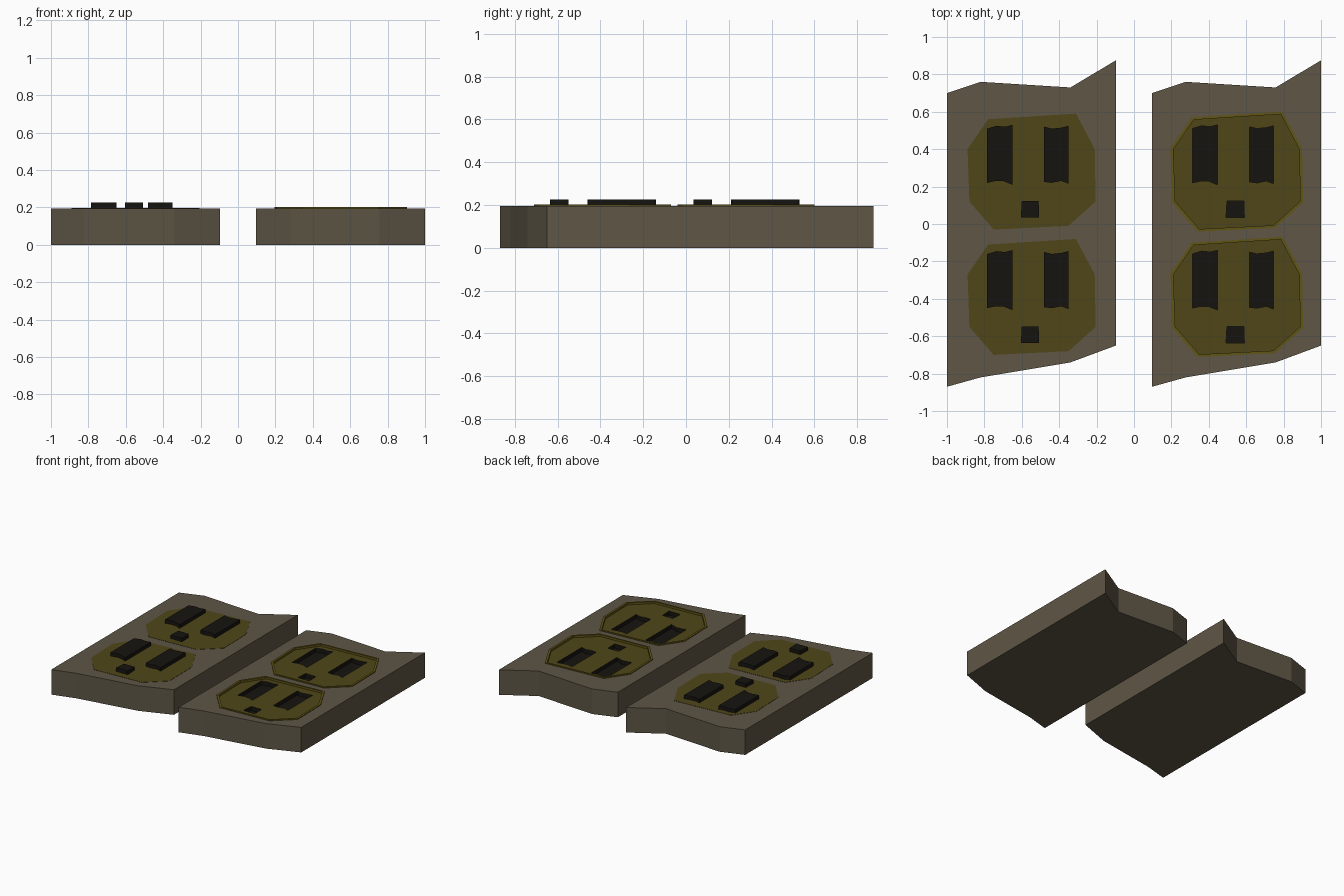
import bpy, bmesh

if "Cube" in bpy.data.objects:
    bpy.data.objects.remove(bpy.data.objects["Cube"])

SHIFT = 1.097      # distance from left plate to right plate
DROP = -0.67       # distance from upper socket to lower socket
TOP = 0.195

PLATE = [(-1, .70), (-.82, .76), (-.34, .73), (-.097, .875),
         (-.097, -.65), (-.34, -.74), (-.82, -.82), (-1, -.87)]
FACE = [(-.78, .56), (-.31, .59), (-.21, .40), (-.205, .12),
        (-.35, -.01), (-.75, -.03), (-.88, .12), (-.89, .40)]
SLOTS = {
    "left_slot": [(-.785, .51), (-.735, .525), (-.69, .52), (-.65, .53),
                  (-.65, .21), (-.70, .23), (-.74, .23), (-.785, .22)],
    "right_slot": [(-.48, .52), (-.44, .51), (-.39, .515), (-.35, .525),
                   (-.35, .215), (-.39, .23), (-.44, .22), (-.48, .225)],
    "ground_slot": [(-.60, .122), (-.51, .122), (-.507, .035), (-.605, .035)],
}


def material(name, rgb):
    m = bpy.data.materials.new(name)
    m.diffuse_color = (*rgb, 1)
    m.use_nodes = True
    m.node_tree.nodes["Principled BSDF"].inputs["Base Color"].default_value = m.diffuse_color
    return m


GREY = material("plate_brown", (.112, .093, .061))
OLIVE = material("face_olive", (.080, .061, .009))
RIM = material("rim_olive", (.12, .09, .007))
BLACK = material("slot_black", (.008, .007, .005))


def add(name, bm, mat):
    bmesh.ops.recalc_face_normals(bm, faces=bm.faces)
    me = bpy.data.meshes.new(name)
    bm.to_mesh(me)
    bm.free()
    me.materials.append(mat)
    ob = bpy.data.objects.new(name, me)
    bpy.context.collection.objects.link(ob)
    return ob


def prism(name, pts, z0, z1, mat, dx=0, dy=0):
    bm = bmesh.new()
    lo = [bm.verts.new((x + dx, y + dy, z0)) for x, y in pts]
    hi = [bm.verts.new((x + dx, y + dy, z1)) for x, y in pts]
    bm.faces.new(lo)
    bm.faces.new(hi)
    n = len(pts)
    for i in range(n):
        j = (i + 1) % n
        bm.faces.new((lo[i], lo[j], hi[j], hi[i]))
    return add(name, bm, mat)


def scaled(pts, s):
    cx, cy = -.548, .28
    return [(cx + (x - cx) * s, cy + (y - cy) * s) for x, y in pts]


def ring(name, outer, inner, z0, z1, mat, dx, dy):
    bm = bmesh.new()
    loops = [[bm.verts.new((x + dx, y + dy, z)) for x, y in pts]
             for pts, z in ((outer, z0), (outer, z1), (inner, z1), (inner, z0))]
    n = len(outer)
    for a, b in zip(loops, loops[1:] + loops[:1]):
        for i in range(n):
            j = (i + 1) % n
            bm.faces.new((a[i], a[j], b[j], b[i]))
    return add(name, bm, mat)


def cut(target, cutter):
    cutter.hide_render = True
    mod = target.modifiers.new("cut", 'BOOLEAN')
    mod.operation = 'DIFFERENCE'
    mod.solver = 'EXACT'
    mod.material_mode = 'TRANSFER'
    mod.object = cutter
    bpy.context.view_layer.objects.active = target
    bpy.ops.object.modifier_apply(modifier=mod.name)
    bpy.data.objects.remove(cutter)


# Left plate: flush faces with raised slot blocks
prism("left_plate", PLATE, 0, TOP, GREY)
for row, dy in (("upper", 0), ("lower", DROP)):
    prism(f"{row}_flush_face", FACE, TOP - .01, TOP + .002, OLIVE, 0, dy)
    for name, pts in SLOTS.items():
        prism(f"{row}_raised_{name}", pts, TOP - .005, .225, BLACK, 0, dy)

# Right plate: sunken faces with raised rims and cut slots
plate = prism("right_plate", PLATE, 0, TOP, GREY, SHIFT)
for row, dy in (("upper", 0), ("lower", DROP)):
    cut(plate, prism("face_cutter", FACE, .186, .3, OLIVE, SHIFT, dy))
    for name, pts in SLOTS.items():
        cut(plate, prism("slot_cutter", pts, .155, .3, BLACK, SHIFT, dy))
    ring(f"{row}_rim", scaled(FACE, 1.035), scaled(FACE, .99),
         .184, .201, RIM, SHIFT, dy)
